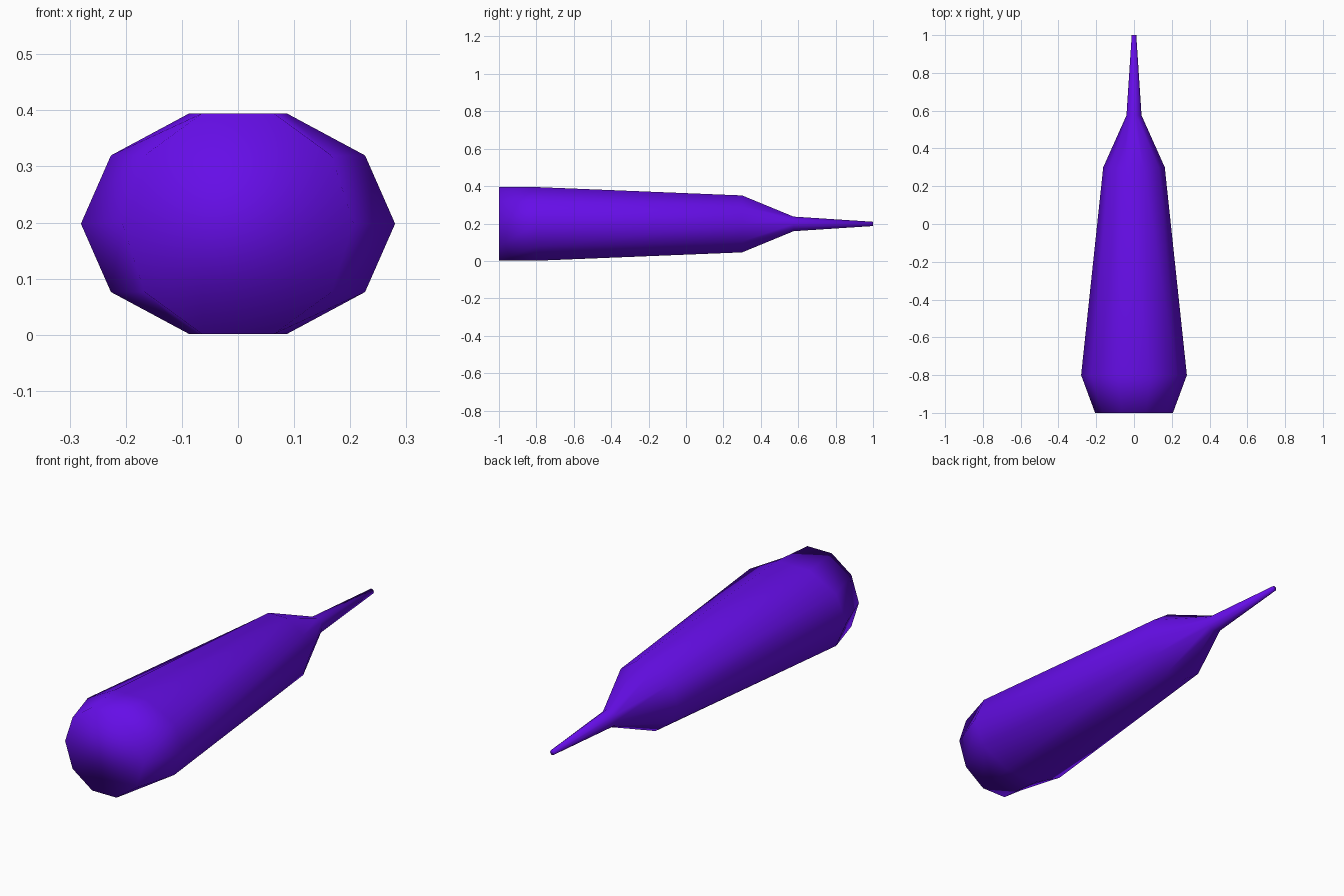
import bpy
import bmesh
from math import cos, sin, tau

default = bpy.data.objects.get("Cube")
if default:
    bpy.data.objects.remove(default, do_unlink=True)

# Purple material
PURPLE = (0.13, 0.004, 0.8, 1.0)
mat = bpy.data.materials.new("purple")
mat.use_nodes = True
mat.diffuse_color = PURPLE
mat.node_tree.nodes["Principled BSDF"].inputs["Base Color"].default_value = PURPLE

# Cross-sections along the body: y, half width, half height
SIDES = 10
CENTRE_Z = 0.198
SECTIONS = [
    (-1.0, 0.206, 0.207),   # blunt front
    (-0.8, 0.28, 0.207),    # widest point
    (0.3, 0.163, 0.16),     # shoulder
    (0.575, 0.04, 0.041),   # neck
    (1.0, 0.012, 0.012),    # tip
]

# Loft the tapered body through the sections and cap both ends
bm = bmesh.new()
rings = []
for y, rx, rz in SECTIONS:
    angles = [tau * i / SIDES for i in range(SIDES)]
    rings.append([bm.verts.new((rx * cos(a), y, CENTRE_Z + rz * sin(a))) for a in angles])
for low, high in zip(rings, rings[1:]):
    for i in range(SIDES):
        j = (i + 1) % SIDES
        bm.faces.new((low[i], low[j], high[j], high[i]))
bm.faces.new(rings[0])
bm.faces.new(rings[-1])
bmesh.ops.recalc_face_normals(bm, faces=bm.faces)
for face in bm.faces:
    face.smooth = True

mesh = bpy.data.meshes.new("tapered_body")
bm.to_mesh(mesh)
bm.free()
mesh.materials.append(mat)
body = bpy.data.objects.new("tapered_body", mesh)
bpy.context.collection.objects.link(body)
